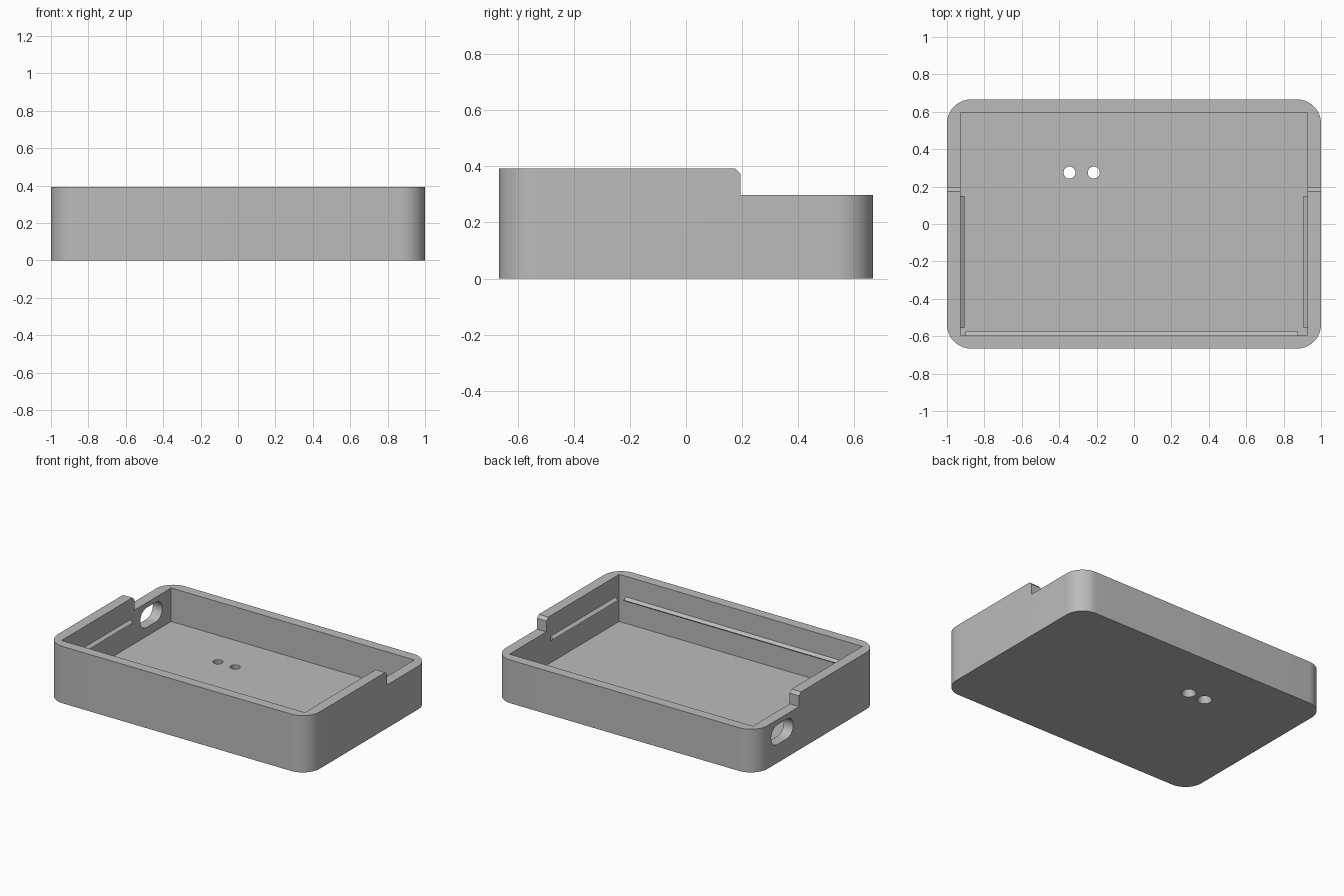
import bpy, bmesh, math
from mathutils import Matrix, Vector

cube = bpy.data.objects.get("Cube")
if cube:
    bpy.data.objects.remove(cube, do_unlink=True)

grey = bpy.data.materials.new("plain grey")
grey.use_nodes = True
GREY = (0.5, 0.5, 0.5, 1)
grey.diffuse_color = GREY
grey.node_tree.nodes["Principled BSDF"].inputs["Base Color"].default_value = GREY

WIDTH, DEPTH, HEIGHT = 2.0, 1.333, 0.392
INNER_X, INNER_Y, FLOOR = 0.928, 0.597, 0.067


def finish(bm, name):
    bmesh.ops.recalc_face_normals(bm, faces=bm.faces)
    mesh = bpy.data.meshes.new(name)
    bm.to_mesh(mesh)
    bm.free()
    mesh.materials.append(grey)
    obj = bpy.data.objects.new(name, mesh)
    bpy.context.collection.objects.link(obj)
    return obj


def box_mesh(low, high):
    low, high = Vector(low), Vector(high)
    bm = bmesh.new()
    bmesh.ops.create_cube(bm, size=1)
    bmesh.ops.scale(bm, vec=high - low, verts=bm.verts)
    bmesh.ops.translate(bm, vec=(low + high) / 2, verts=bm.verts)
    return bm


def prism(name, points, vector):
    """Extrude a closed outline along a vector."""
    bm = bmesh.new()
    face = bm.faces.new([bm.verts.new(p) for p in points])
    new = bmesh.ops.extrude_face_region(bm, geom=[face])["geom"]
    bmesh.ops.translate(bm, vec=vector,
                        verts=[g for g in new if isinstance(g, bmesh.types.BMVert)])
    # the extrusion leaves the starting cap in place as the other end
    return finish(bm, name)


def cone(name, x, y, z0, z1, r0, r1):
    bm = bmesh.new()
    bmesh.ops.create_cone(bm, cap_ends=True, segments=32, radius1=r0, radius2=r1,
                          depth=z1 - z0, matrix=Matrix.Translation((x, y, (z0 + z1) / 2)))
    return finish(bm, name)


def cut(obj, cutter):
    cutter.hide_render = True
    mod = obj.modifiers.new("cut", "BOOLEAN")
    mod.operation, mod.solver, mod.object = "DIFFERENCE", "EXACT", cutter
    bpy.context.view_layer.objects.active = obj
    bpy.ops.object.modifier_apply(modifier=mod.name)
    bpy.data.objects.remove(cutter, do_unlink=True)


# Tray body with rounded upright corners
bm = box_mesh((-WIDTH / 2, -DEPTH / 2, 0), (WIDTH / 2, DEPTH / 2, HEIGHT))
upright = [e for e in bm.edges if abs(e.verts[0].co.z - e.verts[1].co.z) > 0.1]
bmesh.ops.bevel(bm, geom=upright, offset=0.13, segments=16, profile=0.5, affect="EDGES")
tray = finish(bm, "tray_body")

# Hollow interior
cut(tray, finish(box_mesh((-INNER_X, -INNER_Y, FLOOR), (INNER_X, INNER_Y, 1)), "cavity_cutter"))

# Lowered rear rim with a chamfered step
step = [(0.195, 0.298), (0.195, 0.372), (0.175, HEIGHT), (0.175, 0.6), (0.8, 0.6), (0.8, 0.298)]
cut(tray, prism("step_cutter", [(-1.2, y, z) for y, z in step], (2.4, 0, 0)))

# Oblong port through one side wall
radius, half = 0.068, 0.052
slot = []
for i in range(34):
    end = 1 if i < 17 else -1
    angle = math.pi * ((i % 17) / 16 - 0.5) + (0 if end > 0 else math.pi)
    slot.append((-1.2, 0.38 + end * half + radius * math.cos(angle),
                 0.195 + radius * math.sin(angle)))
cut(tray, prism("port_cutter", slot, (0.4, 0, 0)))

# Two floor holes, widened underneath
for x in (-0.345, -0.215):
    cut(tray, cone("hole_cutter", x, 0.275, -0.1, 0.2, 0.032, 0.032))
    cut(tray, cone("countersink_cutter", x, 0.275, -0.01, 0.04, 0.052, 0.032))

bpy.ops.object.select_all(action="DESELECT")
tray.select_set(True)
bpy.context.view_layer.objects.active = tray
bpy.ops.object.shade_smooth_by_angle(angle=math.radians(30))

# Triangular snap ridges inside the walls
ridge = [(0.01, -0.022), (-0.022, 0), (0.01, 0.022)]
RIDGE_Z = 0.235
for side, name in ((1, "left_ridge"), (-1, "right_ridge")):
    prism(name, [(side * (INNER_X + d), -0.555, RIDGE_Z + z) for d, z in ridge], (0, 0.705, 0))
prism("front_ridge", [(-0.9, -INNER_Y - d, RIDGE_Z + z) for d, z in ridge], (1.778, 0, 0))
